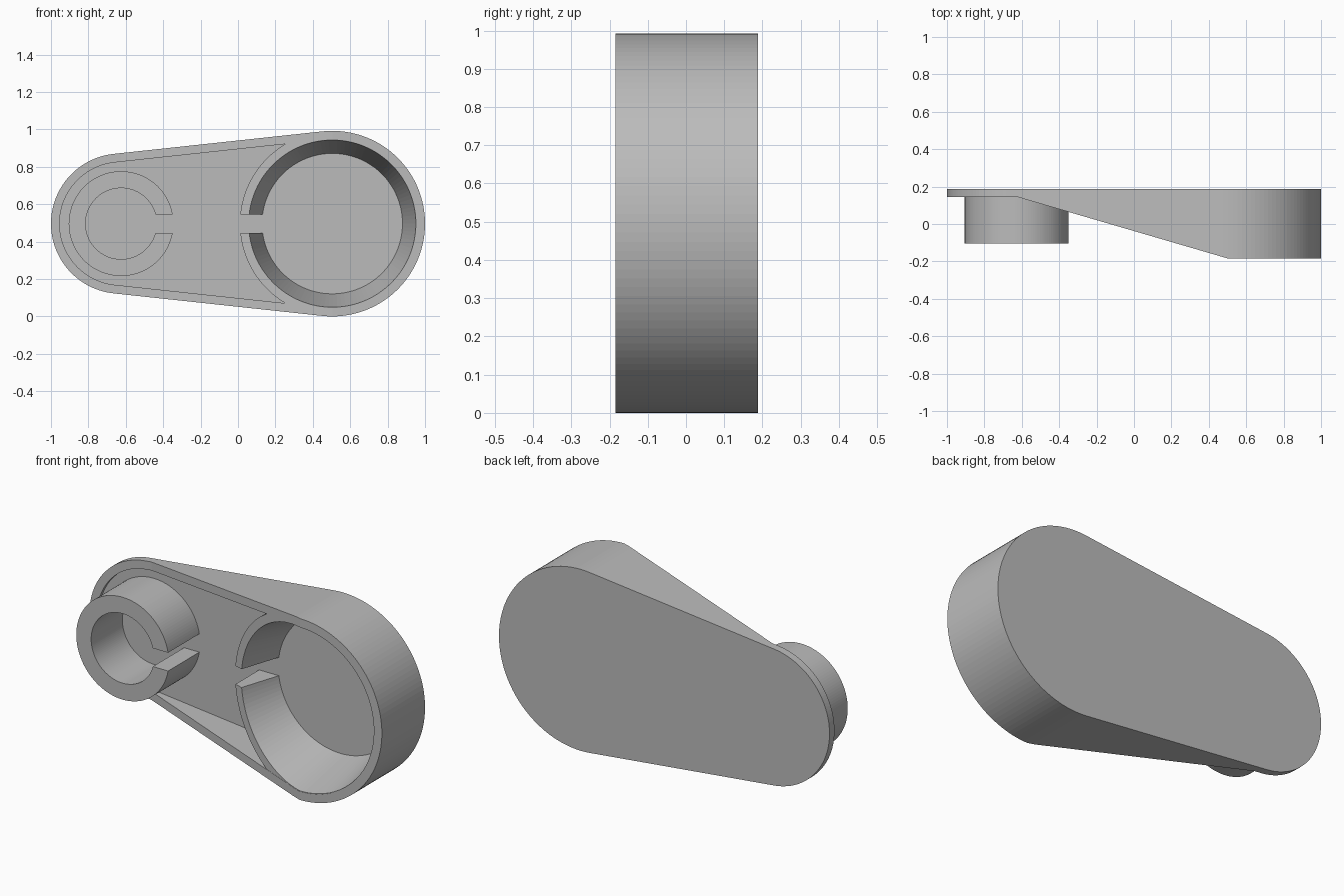
import bpy, bmesh
from math import sin, cos, asin, pi

cube = bpy.data.objects.get("Cube")
if cube:
    bpy.data.objects.remove(cube)

# Main sizes
CZ = 0.496
SMALL_X, SMALL_R = -0.625, 0.375
LARGE_X, LARGE_R = 0.504, 0.496
BACK, FLOOR, FRONT, THIN = 0.188, 0.165, -0.185, 0.145
WALL = 0.046
SLOT = 0.05

grey = bpy.data.materials.new("plain_grey")
grey.use_nodes = True
grey.diffuse_color = (0.5, 0.5, 0.5, 1)
grey.node_tree.nodes["Principled BSDF"].inputs["Base Color"].default_value = (0.5, 0.5, 0.5, 1)


def slope(x):
    """Front edge depth: thin at the small end, deep at the large end."""
    t = min(1, max(0, (x - SMALL_X) / (LARGE_X - SMALL_X)))
    return THIN + t * (FRONT - THIN)


def spread(a, b, n):
    return [a + (b - a) * i / n for i in range(n + 1)]


def arc(cx, r, angles):
    return [(cx + r * cos(a), CZ + r * sin(a)) for a in angles]


def outline(inset):
    """Two arcs joined by tangents, with a point where the slope begins."""
    tilt = asin((LARGE_R - SMALL_R) / (LARGE_X - SMALL_X))
    q = pi / 2
    large = arc(LARGE_X, LARGE_R - inset,
                spread(-q - tilt, -q, 2) + spread(-q, q, 64)[1:] + spread(q, q + tilt, 2)[1:])
    small = arc(SMALL_X, SMALL_R - inset, spread(q + tilt, 3 * q - tilt, 56))

    def on_line(a, b):
        t = (SMALL_X - a[0]) / (b[0] - a[0])
        return (SMALL_X, a[1] + t * (b[1] - a[1]))

    return large + [on_line(large[-1], small[0])] + small + [on_line(small[-1], large[0])]


def loop(bm, points, depth):
    return [bm.verts.new((x, depth(x), z)) for x, z in points]


def bridge(bm, a, b, closed=True):
    n = len(a)
    for i in range(n if closed else n - 1):
        j = (i + 1) % n
        bm.faces.new((a[i], a[j], b[j], b[i]))


def finish(bm, name):
    bmesh.ops.recalc_face_normals(bm, faces=bm.faces)
    mesh = bpy.data.meshes.new(name)
    bm.to_mesh(mesh)
    bm.free()
    mesh.materials.append(grey)
    obj = bpy.data.objects.new(name, mesh)
    bpy.context.collection.objects.link(obj)


# Tray shell: back plate, outer wall, sloping rim, inner wall, floor
bm = bmesh.new()
outer, inner = outline(0), outline(WALL)
loops = [loop(bm, outer, lambda x: BACK), loop(bm, outer, slope),
         loop(bm, inner, slope), loop(bm, inner, lambda x: FLOOR)]
for a, b in zip(loops, loops[1:]):
    bridge(bm, a, b)
bm.faces.new(loops[0])
bm.faces.new(loops[-1])
finish(bm, "tray_shell")


def split_ring(name, cx, facing, outer_r, front_r, back_r, front):
    """Ring with a parallel-sided slot; the bore may taper towards the floor."""
    bm = bmesh.new()

    def open_loop(r, depth):
        gap = asin(SLOT / r)
        return loop(bm, arc(cx, r, spread(facing + gap, facing + 2 * pi - gap, 120)), depth)

    base = lambda x: FLOOR + 0.002
    rings = [open_loop(outer_r, base), open_loop(outer_r, front),
             open_loop(front_r, front), open_loop(back_r, base)]
    for a, b in zip(rings, rings[1:] + rings[:1]):
        bridge(bm, a, b, closed=False)
    for end in (0, -1):
        bm.faces.new([r[end] for r in rings])
    finish(bm, name)


split_ring("small_split_boss", SMALL_X, 0, 0.28, 0.19, 0.19, lambda x: -0.105)
split_ring("large_tapered_seat", LARGE_X, pi, LARGE_R - 0.002, LARGE_R - WALL - 0.003, 0.375,
           lambda x: slope(x) + 0.001)
